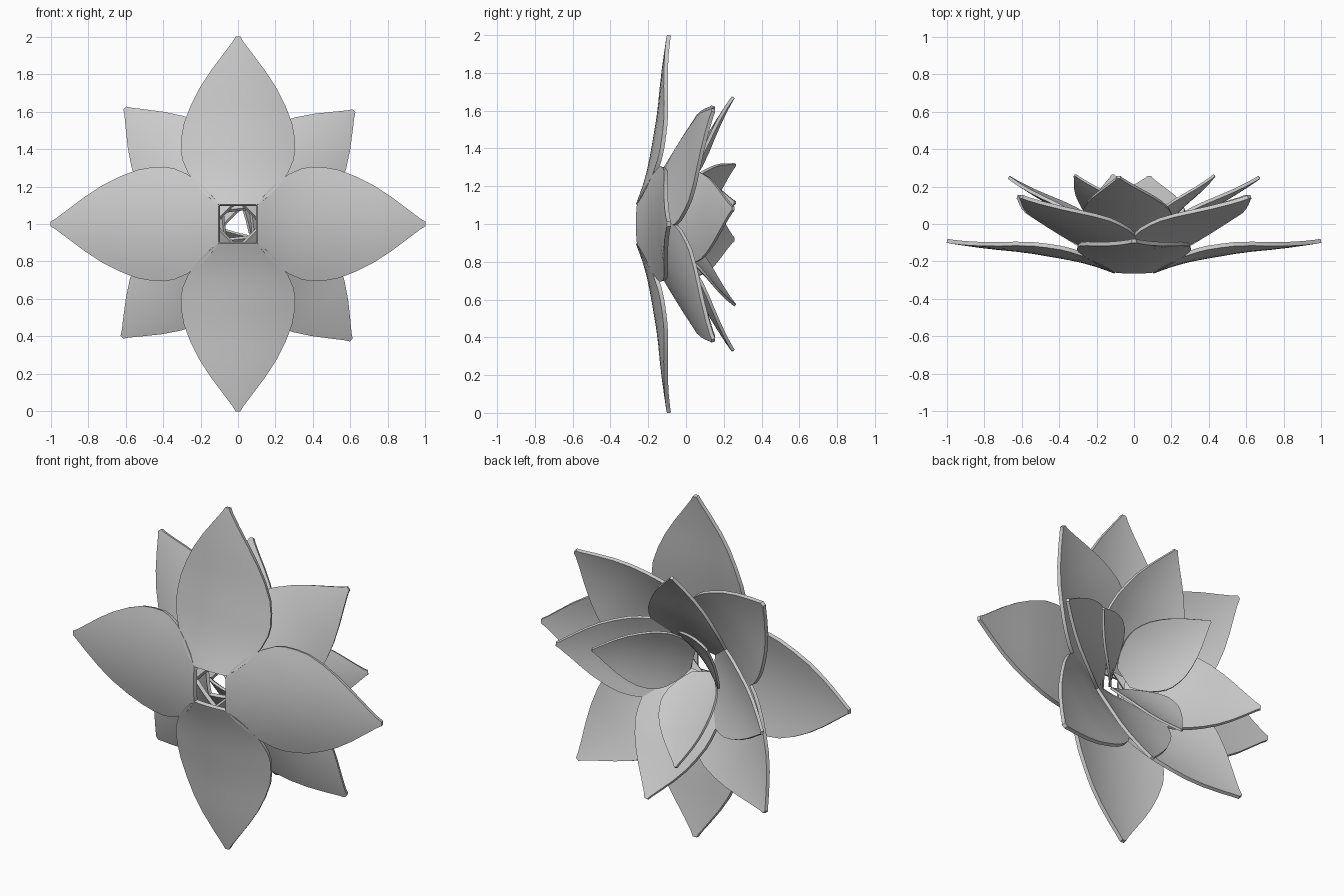
import bpy, math
from mathutils import Vector

if "Cube" in bpy.data.objects:
    bpy.data.objects.remove(bpy.data.objects["Cube"])

# half-width of a petal and lift of its midline, along its length (t, half width, lift)
OUTLINE = [(0, .10, 0), (.05, .158, .008), (.11, .208, .017), (.2, .265, .025), (.28, .295, .027),
           (.34, .304, .027), (.42, .3, .026), (.5, .287, .025), (.6, .252, .02), (.7, .205, .012),
           (.8, .145, .006), (.9, .076, .002), (.97, .028, 0), (1, .012, 0)]
ACROSS = 10
UNIT = .917   # petal length at scale 1


def petal(name, base, tip, angle):
    """Cupped petal from base to tip, each given as (radius, y), turned about the y axis."""
    a = math.radians(angle)
    out = Vector((math.cos(a), 0, math.sin(a)))
    side = Vector((-math.sin(a), 0, math.cos(a)))
    fwd = Vector((0, 1, 0))
    dr, dy = tip[0] - base[0], tip[1] - base[1]
    length = math.hypot(dr, dy)
    s = length / UNIT
    along = (out * dr + fwd * dy) / length
    normal = (fwd * dr - out * dy) / length
    start = out * base[0] + fwd * base[1] + Vector((0, 0, 1))
    verts, faces = [], []
    for t, w, lift in OUTLINE:
        for j in range(ACROSS + 1):
            v = w * (2 * j / ACROSS - 1)
            verts.append(start + along * (t * length) + side * (v * s)
                         + normal * ((lift + .5 * v * v) * s))
    n = ACROSS + 1
    for i in range(len(OUTLINE) - 1):
        for j in range(ACROSS):
            k = i * n + j
            faces.append((k, k + n, k + n + 1, k + 1))
    me = bpy.data.meshes.new(name)
    me.from_pydata(verts, [], faces)
    ob = bpy.data.objects.new(name, me)
    bpy.context.collection.objects.link(ob)
    sol = ob.modifiers.new("thickness", 'SOLIDIFY')
    sol.thickness = .022 * s
    sol.offset = 0
    bpy.context.view_layer.objects.active = ob
    ob.select_set(True)
    bpy.ops.object.modifier_apply(modifier=sol.name)
    bpy.ops.object.shade_smooth_by_angle(angle=math.radians(40))
    ob.select_set(False)


# rings of petals: name, count, first angle, base, tip
RINGS = [
    ("outer_petal", 4, 0, (.10, -.255), (1.0, -.09)),
    ("second_petal", 4, 44.3, (.09, -.21), (.862, .145)),
    ("third_petal", 4, 7, (.075, -.17), (.675, .25)),
    ("inner_petal", 3, 15, (.05, -.13), (.445, .26)),
]
for name, count, first, base, tip in RINGS:
    for i in range(count):
        petal(f"{name}_{i + 1}", base, tip, first + i * 360 / count)
